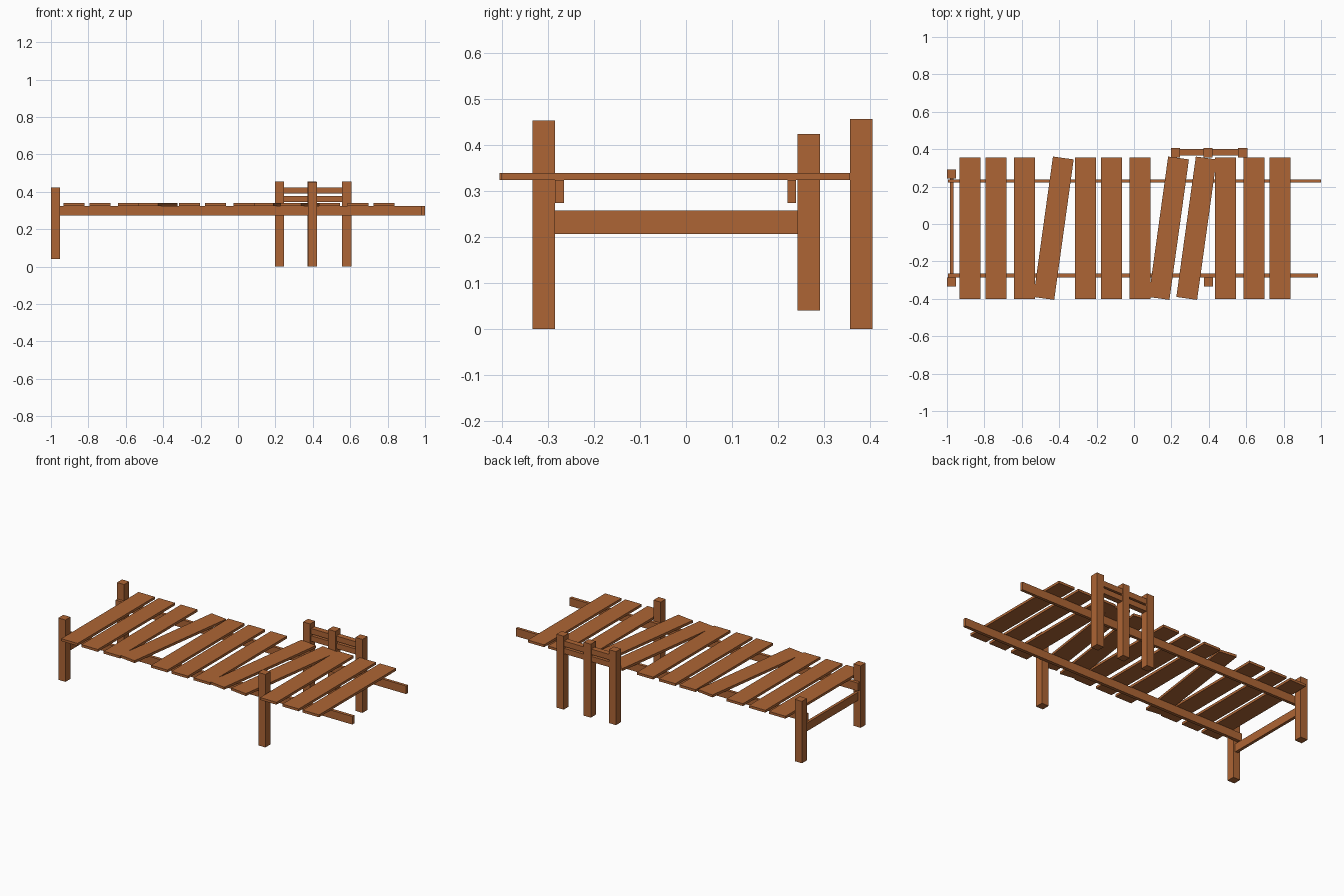
import bpy
import math

if "Cube" in bpy.data.objects:
    bpy.data.objects.remove(bpy.data.objects["Cube"])

wood = bpy.data.materials.new("brown wood")
wood.diffuse_color = (0.42, 0.13, 0.035, 1)
wood.use_nodes = True
wood.node_tree.nodes["Principled BSDF"].inputs["Base Color"].default_value = wood.diffuse_color


def box(name, x, y, z, turn=0):
    """Box from (min, max) ranges, optionally turned about z at its centre."""
    r = (x, y, z)
    centre = [(a + b) / 2 for a, b in r]
    half = [(b - a) / 2 for a, b in r]
    verts = [(sx * half[0], sy * half[1], sz * half[2])
             for sx in (-1, 1) for sy in (-1, 1) for sz in (-1, 1)]
    faces = [(0, 1, 3, 2), (4, 6, 7, 5), (0, 4, 5, 1),
             (2, 3, 7, 6), (0, 2, 6, 4), (1, 5, 7, 3)]
    mesh = bpy.data.meshes.new(name)
    mesh.from_pydata(verts, [], faces)
    mesh.materials.append(wood)
    obj = bpy.data.objects.new(name, mesh)
    obj.location = centre
    obj.rotation_euler.z = turn
    bpy.context.collection.objects.link(obj)
    return obj


# Deck planks: straight ones, then the crooked ones
PLANK_W, PLANK_Y, PLANK_Z = 0.112, (-0.4015, 0.3565), (0.324, 0.339)
straight = [-0.877, -0.738, -0.585, -0.26, -0.12, 0.032, 0.489, 0.642, 0.781]
crooked = [-0.43, 0.186, 0.334]
for xs, turn, name in ((straight, 0, "plank"),
                       (crooked, math.radians(-7.9), "crooked_plank")):
    for x in xs:
        box(name, (x - PLANK_W / 2, x + PLANK_W / 2), PLANK_Y, PLANK_Z, turn)

# Long beams under the deck
box("front_beam", (-0.995, 0.985), (-0.285, -0.265), (0.274, 0.324))
box("back_beam", (-0.995, 1.0), (0.221, 0.239), (0.274, 0.324))

# Left end posts and the crossbar between them
box("left_front_post", (-1.0, -0.951), (-0.334, -0.285), (0.04, 0.424))
box("left_back_post", (-1.0, -0.951), (0.242, 0.291), (0.04, 0.424))
box("left_crossbar", (-0.983, -0.965), (-0.285, 0.242), (0.206, 0.257))

# Single front post
box("front_post", (0.373, 0.422), (-0.334, -0.285), (0, 0.453))

# Back mooring posts with two rails
for x in (0.222, 0.395, 0.581):
    box("mooring_post", (x - 0.0245, x + 0.0245), (0.356, 0.405), (0, 0.456))
for z in (0.39, 0.345):
    box("mooring_rail", (0.222, 0.581), (0.366, 0.4), (z, z + 0.034))
